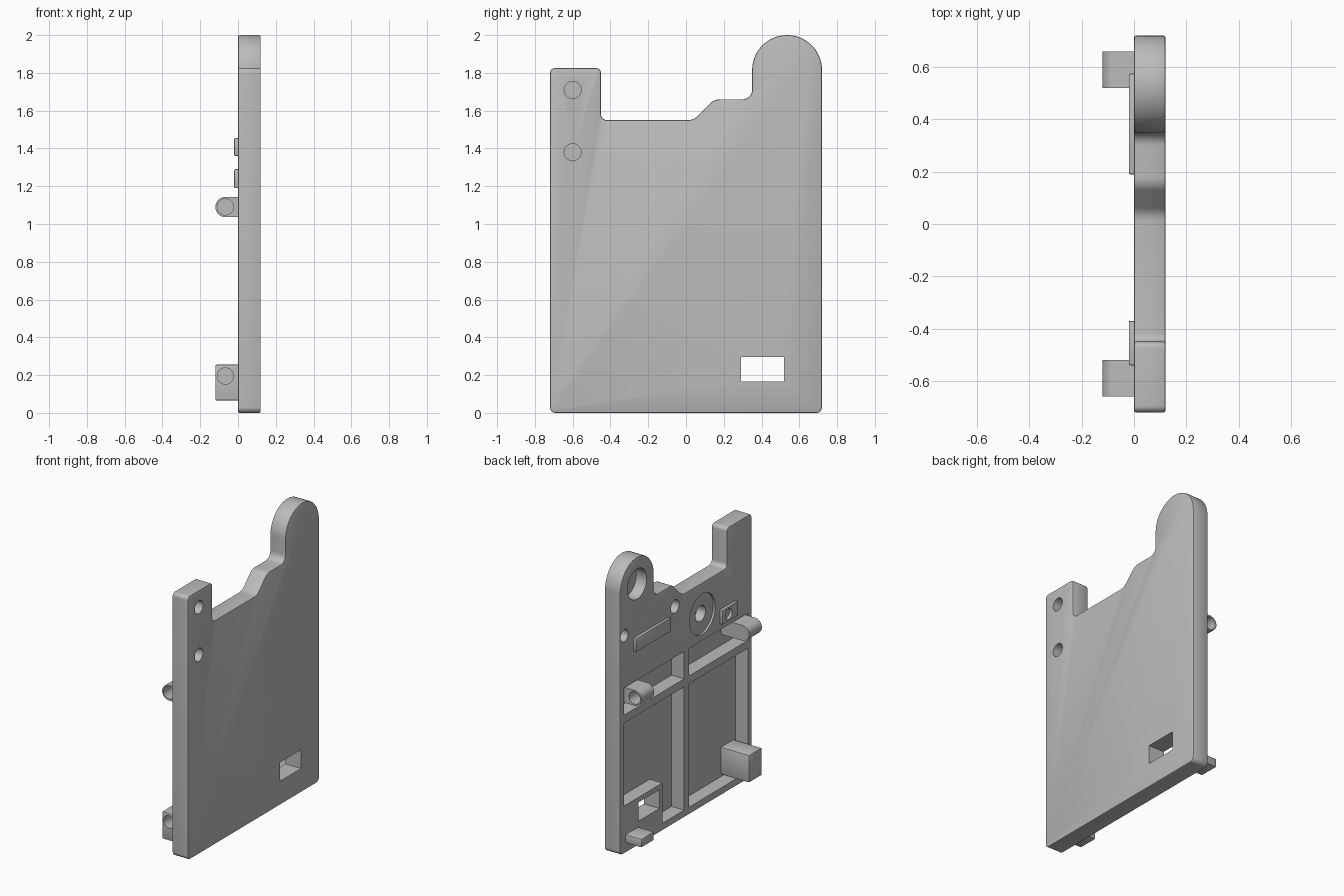
import bpy, bmesh, math
from mathutils import Vector

cube = bpy.data.objects.get("Cube")
if cube:
    bpy.data.objects.remove(cube, do_unlink=True)

grey = bpy.data.materials.new("plain_grey")
grey.use_nodes = True
grey.diffuse_color = (0.5, 0.5, 0.5, 1)
grey.node_tree.nodes["Principled BSDF"].inputs["Base Color"].default_value = (0.5, 0.5, 0.5, 1)


def prism(name, pts, axis, a, b, bevel=0):
    """Extrude a 2D outline along x (points are y,z) or y (points are x,z)."""
    bm = bmesh.new()
    place = (lambda p, t: (t, p[0], p[1])) if axis == "x" else (lambda p, t: (p[0], t, p[1]))
    face = bm.faces.new([bm.verts.new(place(p, a)) for p in pts])
    out = bmesh.ops.extrude_face_region(bm, geom=[face])
    shift = Vector(place((0, 0), b - a))
    bmesh.ops.translate(bm, vec=shift, verts=[v for v in out["geom"] if isinstance(v, bmesh.types.BMVert)])
    bmesh.ops.recalc_face_normals(bm, faces=bm.faces)
    mesh = bpy.data.meshes.new(name)
    bm.to_mesh(mesh)
    bm.free()
    mesh.materials.append(grey)
    obj = bpy.data.objects.new(name, mesh)
    bpy.context.collection.objects.link(obj)
    if bevel:
        mod = obj.modifiers.new("edge", "BEVEL")
        mod.width, mod.segments, mod.angle_limit = bevel, 2, math.radians(50)
        apply(obj, mod)
    return obj


def apply(obj, mod):
    bpy.context.view_layer.objects.active = obj
    bpy.ops.object.modifier_apply(modifier=mod.name)


def cut(obj, cutter):
    mod = obj.modifiers.new("cut", "BOOLEAN")
    mod.operation, mod.solver, mod.object = "DIFFERENCE", "EXACT", cutter
    apply(obj, mod)
    bpy.data.objects.remove(cutter, do_unlink=True)


def rect(u0, u1, v0, v1):
    return [(u0, v0), (u1, v0), (u1, v1), (u0, v1)]


def arc(u, v, r, start=0, end=360, n=32):
    last = n if end - start == 360 else n - 1
    angles = [math.radians(start + (end - start) * i / last) for i in range(n)]
    return [(u + r * math.cos(t), v + r * math.sin(t)) for t in angles]


def fillet(corners):
    """Round each (u, v, radius) corner of an outline."""
    pts = []
    for i, (u, v, r) in enumerate(corners):
        p = Vector((u, v))
        if not r:
            pts.append((u, v))
            continue
        d1 = (Vector(corners[i - 1][:2]) - p).normalized()
        d2 = (Vector(corners[(i + 1) % len(corners)][:2]) - p).normalized()
        half = d1.angle(d2) / 2
        reach = r / math.tan(half)
        centre = p + (d1 + d2).normalized() * r / math.sin(half)
        s, e = p + d1 * reach - centre, p + d2 * reach - centre
        for k in range(7):
            w = s.lerp(e, k / 6).normalized() * r + centre
            pts.append((w.x, w.y))
    return pts


def smooth(obj):
    bpy.ops.object.select_all(action="DESELECT")
    obj.select_set(True)
    bpy.context.view_layer.objects.active = obj
    bpy.ops.object.shade_smooth_by_angle(angle=math.radians(30))


# Main plate: notched outline with a round ear at the back
dome = [(u, v, 0) for u, v in arc(0.535, 1.815, 0.185, 0, 180)]
outline = fillet([(-0.72, 0, 0.03), (0.72, 0, 0.03)] + dome +
                 [(0.35, 1.66, 0.05), (0.15, 1.66, 0.07), (0.04, 1.55, 0.07),
                  (-0.45, 1.55, 0.03), (-0.45, 1.825, 0.025), (-0.72, 1.825, 0.025)])
plate = prism("main_plate", outline, "x", 0, 0.12, 0.007)

# Pockets on the inner side, leaving ribs and a boss around the window
for area in [(0.02, 0.68, 0.96, 1.15), (-0.68, -0.035, 0.96, 1.15),
             (-0.68, -0.035, 0.05, 0.905), (0.02, 0.26, 0.05, 0.905),
             (0.25, 0.68, 0.33, 0.905)]:
    cut(plate, prism("pocket_cutter", rect(*area), "x", -0.05, 0.097))
cut(plate, prism("window_cutter", rect(0.29, 0.52, 0.165, 0.295), "x", -0.05, 0.2))

# Round recesses on the inner side: y, z, radius, depth
for y, z, r, depth in [(0.535, 1.815, 0.105, 0.08), (0.675, 1.51, 0.042, 0.08),
                       (0.12, 1.5, 0.045, 0.08), (-0.18, 1.333, 0.14, 0.015),
                       (-0.18, 1.333, 0.055, 0.08)]:
    cut(plate, prism("recess_cutter", arc(y, z, r), "x", -0.05, depth))

# Blind holes on the outer side
for z in (1.38, 1.71):
    cut(plate, prism("hole_cutter", arc(-0.6, z, 0.045), "x", 0.04, 0.2))
smooth(plate)

# Raised pads
pad = prism("long_pad", rect(0.19, 0.575, 1.36, 1.455), "x", -0.02, 0.01, 0.006)
smooth(pad)
pad = prism("short_pad", rect(-0.54, -0.37, 1.19, 1.29), "x", -0.02, 0.01, 0.006)
cut(pad, prism("hole_cutter", arc(-0.44, 1.24, 0.037), "x", -0.05, 0.005))
smooth(pad)

# Upper pivot lugs with rounded noses, and lower mounting blocks
nose = arc(-0.067, 1.09, 0.053, 90, 270, 16)
for side, label in ((-1, "front"), (1, "back")):
    y0, y1 = sorted((side * 0.52, side * 0.66))
    lug = prism(label + "_pivot_lug", nose + [(0.1, 1.037), (0.1, 1.143)], "y", y0, y1)
    hole = sorted((side * 0.56, side * 0.75))
    cut(lug, prism("hole_cutter", arc(-0.067, 1.09, 0.043), "y", *hole))
    smooth(lug)

block = prism("front_mounting_block", rect(-0.12, 0.1, 0.065, 0.255), "y", -0.66, -0.52, 0.007)
cut(block, prism("hole_cutter", arc(-0.067, 0.195, 0.043), "y", -0.75, -0.56))
smooth(block)
block = prism("back_mounting_block", rect(-0.12, 0.1, 0.065, 0.125), "y", 0.52, 0.66, 0.007)
smooth(block)
